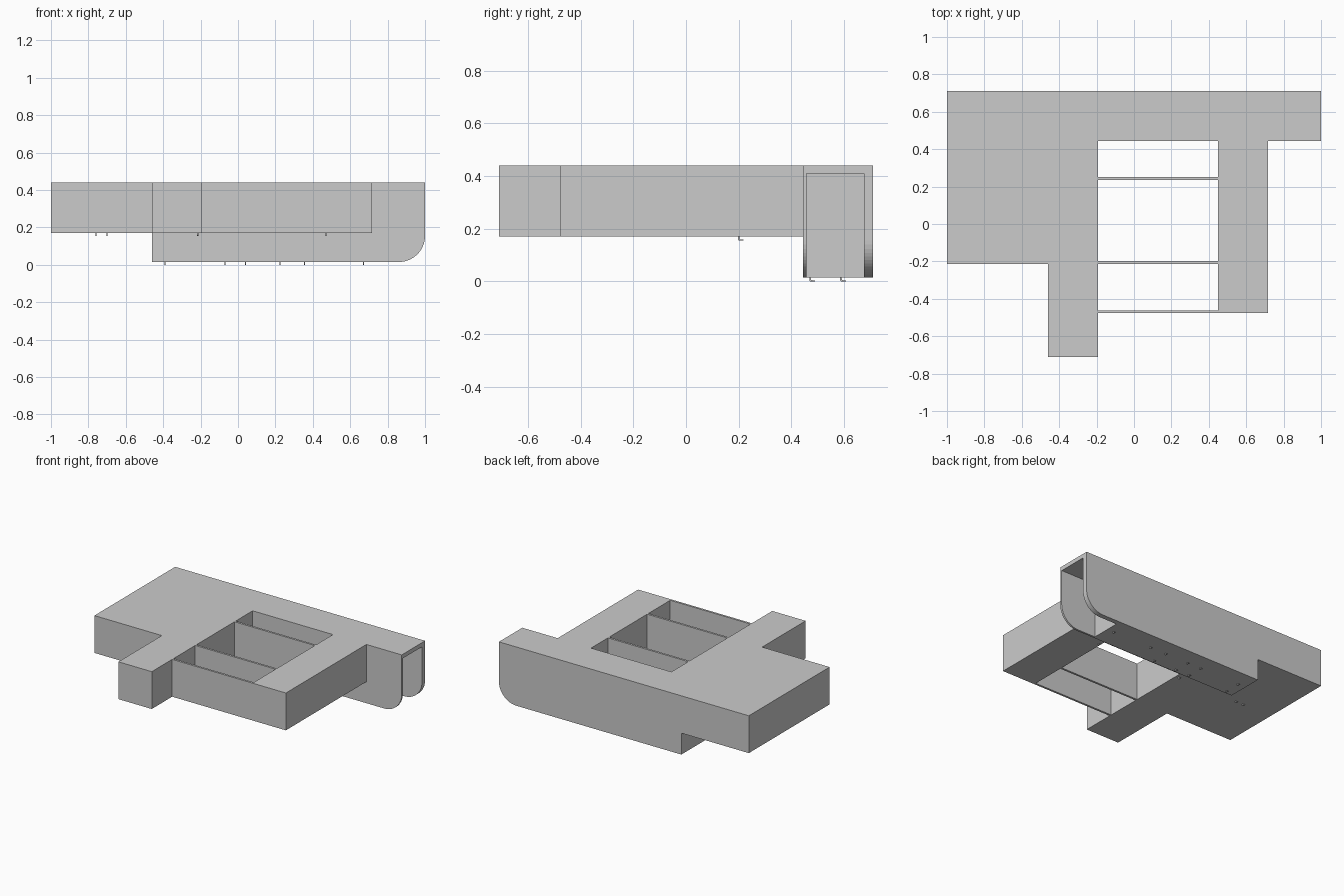
import bpy, bmesh, math
from mathutils import Vector

if "Cube" in bpy.data.objects:
    bpy.data.objects.remove(bpy.data.objects["Cube"])


def prism(name, outline, start, depth):
    """Extrude a closed 3D outline (from start) along the depth vector."""
    bm = bmesh.new()
    face = bm.faces.new([bm.verts.new(Vector(p) + Vector(start)) for p in outline])
    ext = bmesh.ops.extrude_face_region(bm, geom=[face])
    moved = [v for v in ext["geom"] if isinstance(v, bmesh.types.BMVert)]
    bmesh.ops.translate(bm, verts=moved, vec=depth)
    bmesh.ops.recalc_face_normals(bm, faces=bm.faces)
    mesh = bpy.data.meshes.new(name)
    bm.to_mesh(mesh)
    bm.free()
    obj = bpy.data.objects.new(name, mesh)
    bpy.context.collection.objects.link(obj)
    return obj


def box(name, x0, x1, y0, y1, z0, z1):
    return prism(name, [(x0, y0, z0), (x1, y0, z0), (x1, y1, z0), (x0, y1, z0)],
                 (0, 0, 0), (0, 0, z1 - z0))


def combine(target, tool, operation):
    """Apply a boolean and discard the helper."""
    mod = target.modifiers.new(operation, 'BOOLEAN')
    mod.operation, mod.solver, mod.object = operation, 'EXACT', tool
    bpy.context.view_layer.objects.active = target
    bpy.ops.object.modifier_apply(modifier=mod.name)
    bpy.data.objects.remove(tool, do_unlink=True)


LOW, MID, TOP = 0.015, 0.17, 0.44

# Main body: stepped plan outline with a side arm and a front leg
plan = [(-1, 0.71), (-1, -0.213), (-0.46, -0.213), (-0.46, -0.71), (-0.193, -0.71),
        (-0.193, 0.443), (0.45, 0.443), (0.45, -0.477), (0.717, -0.477),
        (0.717, 0.443), (1, 0.443), (1, 0.71)]
body = prism("main_body", [(x, y, MID) for x, y in plan], (0, 0, 0), (0, 0, TOP - MID))

# Deep rear section with one rounded lower corner
R = 0.14
arc = [(1 - R + R * math.sin(a), LOW + R - R * math.cos(a))
       for a in [math.pi / 2 * i / 14 for i in range(15)]]
profile = [(-0.46, TOP), (-0.46, LOW)] + arc + [(1, TOP)]
rear = prism("rear_section", [(x, 0.443, z) for x, z in profile], (0, 0, 0), (0, 0.267, 0))
combine(body, rear, 'UNION')

# Recess open to the right and below
combine(body, box("recess_cutter", 0.717, 1.1, 0.457, 0.675, -0.1, 0.41), 'DIFFERENCE')

# Thin cross panels across the opening
for i, y in enumerate((-0.477, -0.213, 0.235)):
    box(f"cross_panel_{i + 1}", -0.193, 0.45, y, y + 0.015, MID, TOP)


# Tiny hooks on the undersides
def hook(name, x, y, z):
    shape = [(0, 0.015), (0, 0.004), (0.004, 0), (0.022, 0),
             (0.022, 0.004), (0.007, 0.005), (0.005, 0.015)]
    prism(name, [(0, b, c) for b, c in shape], (x - 0.003, y, z), (0.006, 0, 0))


for i, x in enumerate((-0.76, -0.70, -0.215, 0.47)):
    hook(f"upper_hook_{i + 1}", x, 0.197, MID - LOW)
for i, x in enumerate((-0.39, -0.07, 0.04, 0.225, 0.355, 0.67)):
    hook(f"lower_hook_outer_{i + 1}", x, 0.585, 0)
    if i < 4:
        hook(f"lower_hook_inner_{i + 1}", x, 0.468, 0)
